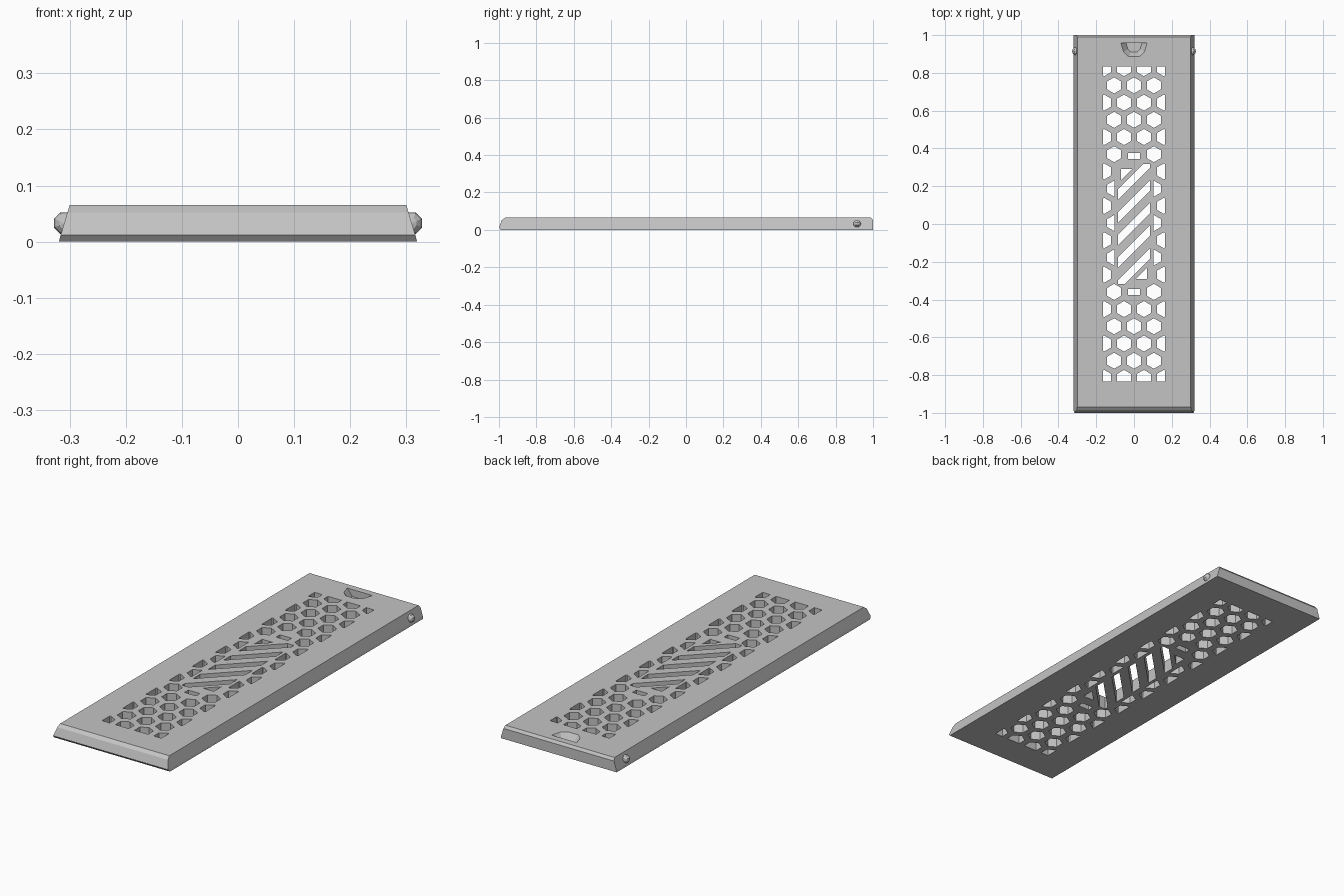
import bpy, bmesh, math
from mathutils import Matrix, Vector

cube = bpy.data.objects.get("Cube")
if cube:
    bpy.data.objects.remove(cube, do_unlink=True)

# Single plain grey
grey = bpy.data.materials.new("plain_grey")
grey.use_nodes = True
GREY = (0.55, 0.55, 0.55, 1)
grey.diffuse_color = GREY
grey.node_tree.nodes["Principled BSDF"].inputs["Base Color"].default_value = GREY


def finish(name, bm):
    bmesh.ops.recalc_face_normals(bm, faces=bm.faces[:])
    mesh = bpy.data.meshes.new(name)
    bm.to_mesh(mesh)
    bm.free()
    mesh.materials.append(grey)
    obj = bpy.data.objects.new(name, mesh)
    bpy.context.collection.objects.link(obj)


def wall(bm, rings):
    """Open wall through rings given as (outline, z); returns its vertex loops."""
    loops = [[bm.verts.new((x, y, z)) for x, y in outline] for outline, z in rings]
    n = len(loops[0])
    for low, high in zip(loops, loops[1:]):
        for i in range(n):
            j = (i + 1) % n
            bm.faces.new((low[i], low[j], high[j], high[i]))
    return loops


def fill(bm, loops):
    """Flat face bounded by the first loop, pierced by the others."""
    edges = [bm.edges.get((a, b)) for loop in loops
             for a, b in zip(loop, loop[1:] + loop[:1])]
    bmesh.ops.triangle_fill(bm, edges=edges, use_beauty=True, normal=(0, 0, 1))


def clip(poly, axis, limit, sign):
    """Keep the part of a 2D outline where sign * coordinate <= sign * limit."""
    out = []
    for a, b in zip(poly, poly[1:] + poly[:1]):
        da, db = sign * (a[axis] - limit), sign * (b[axis] - limit)
        if da <= 0:
            out.append(a)
        if da * db < 0:
            t = da / (da - db)
            out.append((a[0] + t * (b[0] - a[0]), a[1] + t * (b[1] - a[1])))
    return out


def clip_both(poly, axis, limit):
    return clip(clip(poly, axis, limit, 1), axis, -limit, -1)


def box(x, front, back):
    return [(-x, front), (x, front), (x, back), (-x, back)]


# Honeycomb openings, trimmed to a rectangle and around the middle panel
PITCH, ROW, RADIUS = 0.1052, 0.0911, 0.0425
holes = []
for k in range(-9, 10):
    for c in (-1.5, -0.5, 0.5, 1.5) if k % 2 else (-1, 0, 1):
        if abs(k) <= 4 and abs(c) < 0.9:
            continue
        angles = [math.radians(30 + 60 * i) for i in range(6)]
        hexagon = [(c * PITCH + RADIUS * math.cos(a), 0.005 + k * ROW + RADIUS * math.sin(a))
                   for a in angles]
        hexagon = clip_both(clip_both(hexagon, 0, 0.163), 1, 0.835)
        if abs(k) < 4:
            side = math.copysign(1, c)
            hexagon = clip(hexagon, 0, side * 0.102, -side)
        holes.append(hexagon)

# Diagonal slots of the middle panel, with small openings at each end
HALF, THICK = 0.085, 0.028
for i in range(-2, 3):
    mid = i * 0.12
    slot = [(-HALF, mid - HALF - THICK), (HALF, mid + HALF - THICK),
            (HALF, mid + HALF + THICK), (-HALF, mid - HALF + THICK)]
    holes.append(clip_both(slot, 1, 0.318))
for s in (-1, 1):
    holes.append(box(0.032, s * 0.36 - 0.015, s * 0.36 + 0.015))
    holes.append([(-s * 0.07, s * 0.23), (-s * 0.07, s * 0.29), (-s * 0.01, s * 0.29)])

# Cover plate with sloping sides and bevelled ends
bm = bmesh.new()
sides = wall(bm, [(box(0.319, -0.99, 1.0), 0), (box(0.316, -1.0, 1.0), 0.012),
                  (box(0.304, -0.985, 1.0), 0.052), (box(0.3, -0.968, 0.99), 0.065)])
openings = [wall(bm, [(outline, 0), (outline, 0.065)]) for outline in holes]

# Tapered finger recess near the back edge
half = [(0.069, 0.957), (0.055, 0.91), (0.028, 0.886)]
rim = half + [(-x, y) for x, y in reversed(half)]
floor = [(x * 0.6, 0.957 + (y - 0.957) * 0.65) for x, y in rim]
recess = wall(bm, [(floor, 0.03), (rim, 0.065)])
bm.faces.new(recess[0])

fill(bm, [sides[0]] + [o[0] for o in openings])
fill(bm, [sides[-1], recess[-1]] + [o[-1] for o in openings])
finish("cover_plate", bm)

# Round catch on each side
for name, s in (("left_catch", 1), ("right_catch", -1)):
    bm = bmesh.new()
    turn = Matrix.Rotation(math.pi / 2, 4, "X") @ Matrix.Rotation(math.pi / 8, 4, "Z")
    bmesh.ops.create_uvsphere(bm, u_segments=8, v_segments=6, radius=0.0205, matrix=turn)
    bmesh.ops.translate(bm, verts=bm.verts[:], vec=Vector((s * 0.309, 0.915, 0.033)))
    finish(name, bm)
